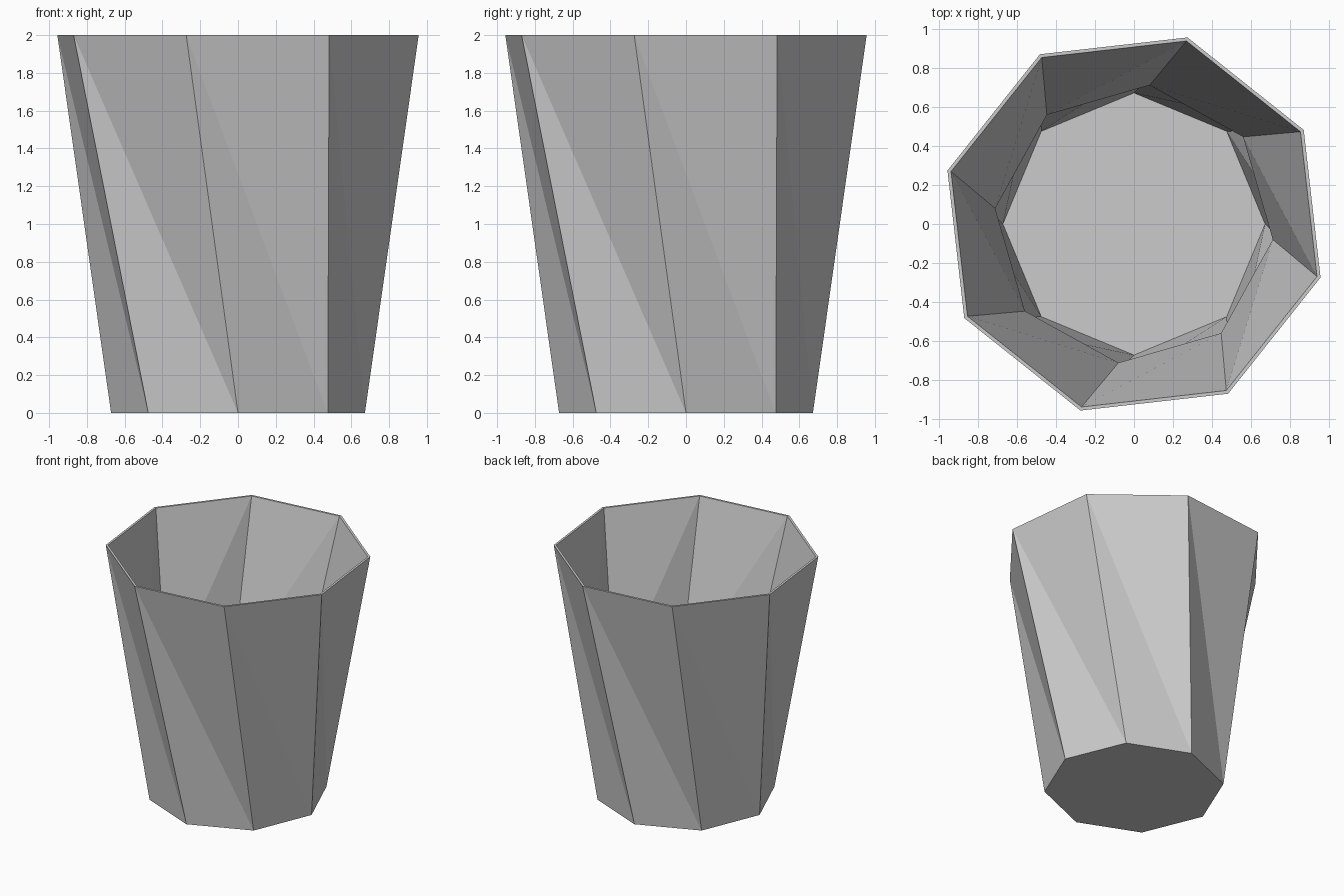
import bpy, bmesh, math

if "Cube" in bpy.data.objects:
    bpy.data.objects.remove(bpy.data.objects["Cube"])

SIDES = 8


def ring(bm, radius, z, turn):
    """Octagon of vertices turned by an angle in degrees."""
    result = []
    for i in range(SIDES):
        a = math.radians(turn) + 2 * math.pi * i / SIDES
        result.append(bm.verts.new((radius * math.cos(a), radius * math.sin(a), z)))
    return result


def twisted_wall(bm, low, high, outward=True):
    """Triangulated wall whose valley runs against the twist."""
    for i in range(SIDES):
        j = (i + 1) % SIDES
        for tri in ((low[i], low[j], high[i]), (low[j], high[j], high[i])):
            bm.faces.new(tri if outward else tri[::-1])


bm = bmesh.new()
base = ring(bm, 0.672, 0.0, 0)
rim_outer = ring(bm, 0.995, 2.0, -16)
rim_inner = ring(bm, 0.976, 2.0, -16)
liner_end = ring(bm, 0.716, 0.64, -6.4)

# closed base and outer wall
bm.faces.new(base[::-1])
twisted_wall(bm, base, rim_outer)

# thin flat rim
for i in range(SIDES):
    j = (i + 1) % SIDES
    bm.faces.new((rim_outer[i], rim_outer[j], rim_inner[j], rim_inner[i]))

# inner wall, open at its lower end
twisted_wall(bm, liner_end, rim_inner, outward=False)

mesh = bpy.data.meshes.new("cup")
bm.to_mesh(mesh)
bm.free()
cup = bpy.data.objects.new("cup", mesh)
bpy.context.collection.objects.link(cup)
